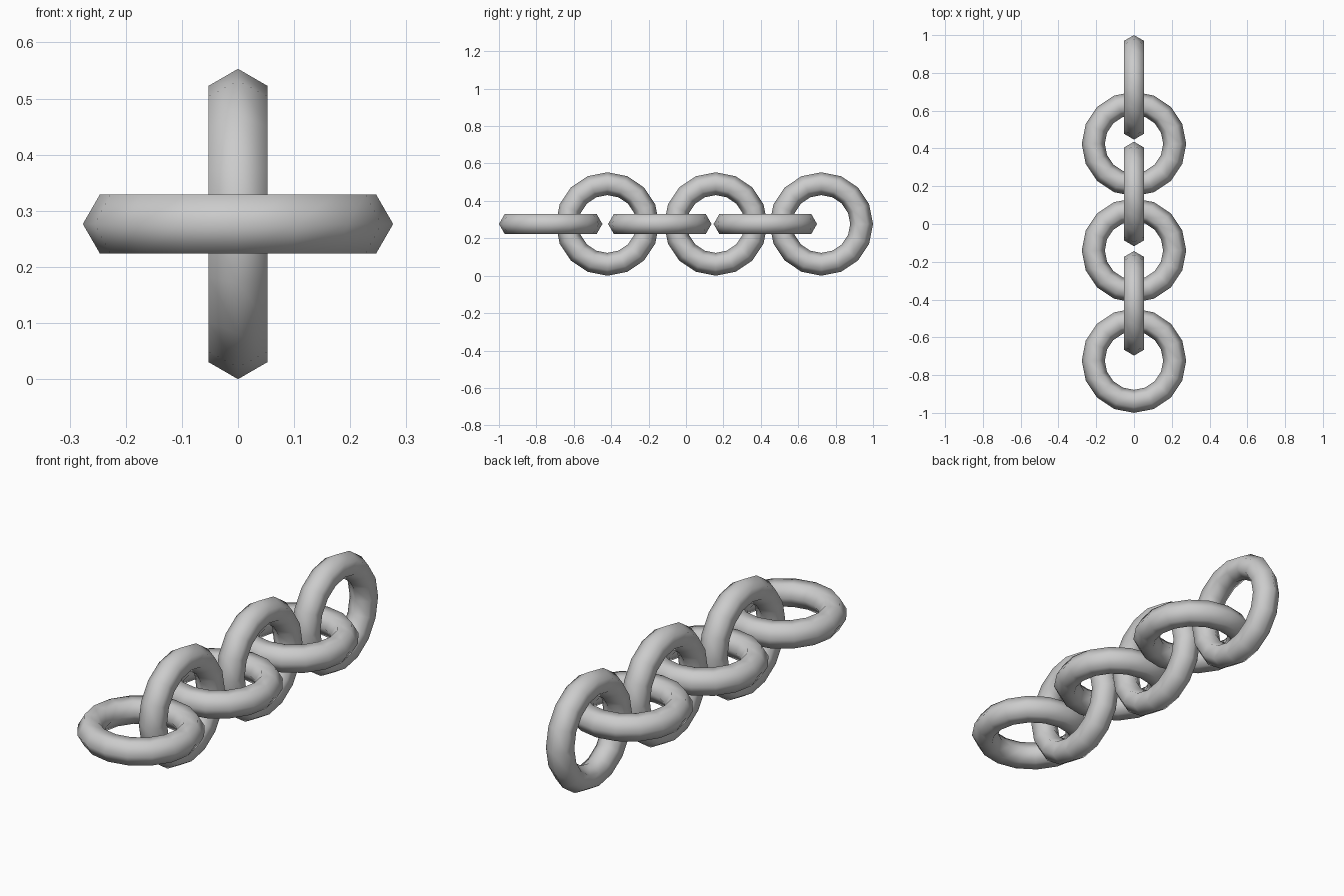
import bpy
from math import pi

if "Cube" in bpy.data.objects:
    bpy.data.objects.remove(bpy.data.objects["Cube"])

# Ring and tube sizes shared by every link
R, TUBE, Z = 0.2155, 0.061, 0.2765


def link(name, y, upright):
    rot = (0, pi / 2, 0) if upright else (0, 0, 0)
    bpy.ops.mesh.primitive_torus_add(
        major_segments=16, minor_segments=6, major_radius=R,
        minor_radius=TUBE, location=(0, y, Z), rotation=rot)
    ob = bpy.context.object
    ob.name = name
    bpy.ops.object.shade_smooth()


# Chain of alternating flat and upright links along y
for i, y in enumerate((-0.7235, -0.42, -0.14, 0.159, 0.424, 0.7235)):
    upright = i % 2 == 1
    link(f"{'upright' if upright else 'flat'}_link_{i // 2 + 1}", y, upright)
